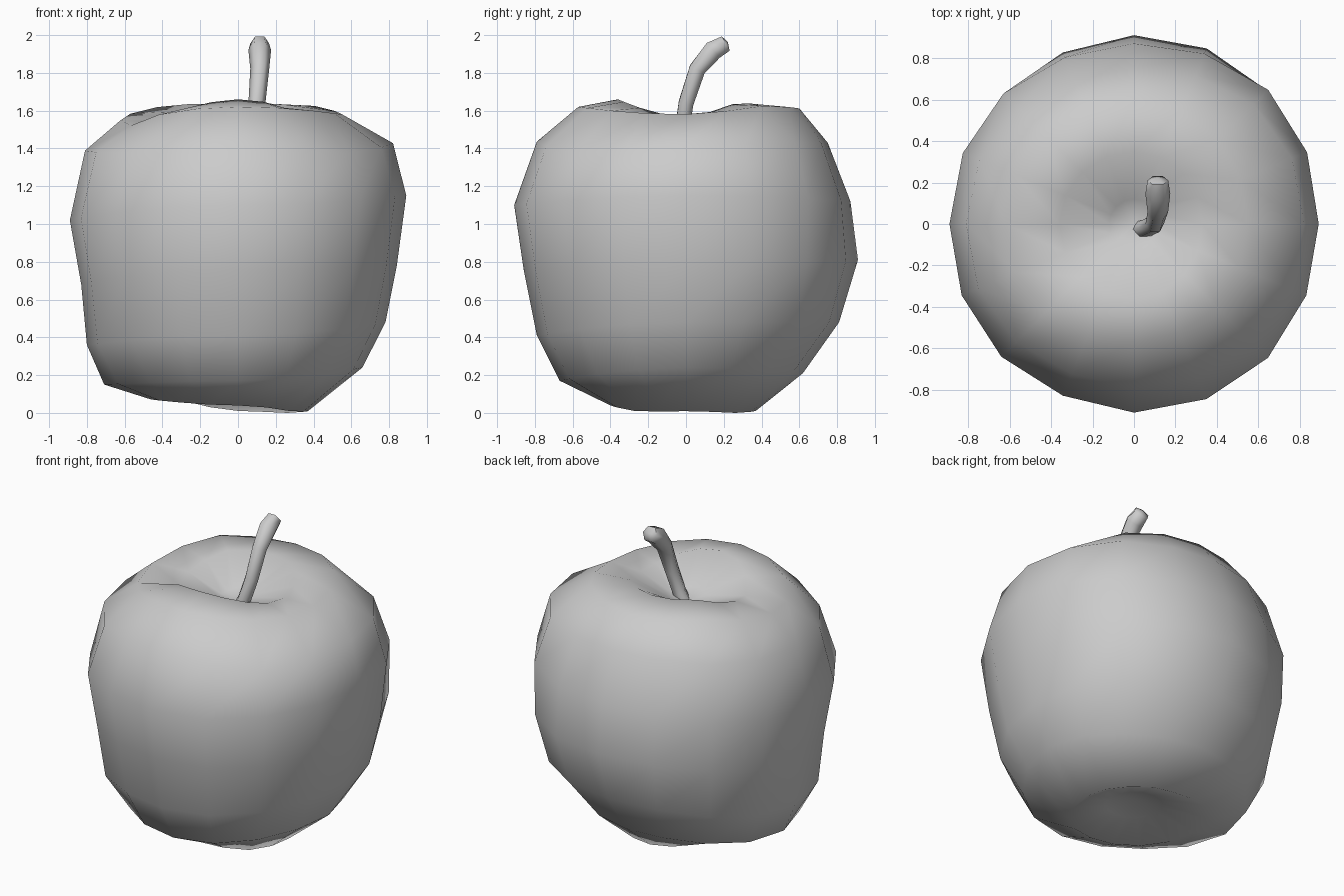
import bpy, math
from mathutils import Vector

if "Cube" in bpy.data.objects:
    bpy.data.objects.remove(bpy.data.objects["Cube"])


def loft(name, rings, start=None, end=None):
    """Skin equal-sized rings; optional pole points close the ends."""
    n = len(rings[0])
    verts = [v for r in rings for v in r]
    faces = []
    for k in range(len(rings) - 1):
        for i in range(n):
            j = (i + 1) % n
            faces.append((k * n + i, k * n + j, (k + 1) * n + j, (k + 1) * n + i))
    last = (len(rings) - 1) * n
    if start is not None:
        verts.append(start)
        p = len(verts) - 1
        faces += [((i + 1) % n, i, p) for i in range(n)]
    if end is not None:
        verts.append(end)
        p = len(verts) - 1
        faces += [(last + i, last + (i + 1) % n, p) for i in range(n)]
    me = bpy.data.meshes.new(name)
    me.from_pydata([tuple(v) for v in verts], [], faces)
    me.update()
    ob = bpy.data.objects.new(name, me)
    bpy.context.collection.objects.link(ob)
    return ob


def bump(a, deg, width=25):
    """Smooth bump of height 1 around an angle in degrees."""
    d = (math.degrees(a) - deg + 180) % 360 - 180
    return math.exp(-(d / width) ** 2)


# Apple body: bottom-to-top profiles (radius, height) on four sides
right = [(.17, .08), (.37, .01), (.66, .24), (.78, .48), (.84, .78), (.89, 1.15),
         (.82, 1.43), (.55, 1.58), (.33, 1.57), (.12, 1.50)]
back = [(.17, .08), (.37, .01), (.62, .21), (.81, .48), (.91, .81), (.87, 1.12),
        (.75, 1.43), (.60, 1.61), (.35, 1.635), (.12, 1.51)]
left = [(.17, .10), (.46, .07), (.71, .15), (.80, .36), (.83, .68), (.89, 1.02),
        (.81, 1.39), (.62, 1.55), (.36, 1.56), (.12, 1.48)]
front = [(.17, .10), (.40, .04), (.67, .17), (.79, .41), (.86, .76), (.91, 1.10),
         (.79, 1.44), (.57, 1.62), (.36, 1.66), (.12, 1.51)]
sides = [right, back, left, front]
N = 16
rings = []
for k in range(len(right)):
    ring = []
    for i in range(N):
        a = 2 * math.pi * i / N
        q, t = divmod(i / (N / 4), 1)
        t = (1 - math.cos(math.pi * t)) / 2
        p = Vector(sides[int(q)][k]).lerp(Vector(sides[(int(q) + 1) % 4][k]), t)
        r, z = p
        if 3 <= k <= 6:      # fuller corners, flatter front left
            r *= 1 + .015 * math.sin(2 * a) ** 2 + .025 * bump(a, 45) \
                - .025 * bump(a, 240, 15) - .012 * bump(a, 118, 15)
        if k == 1:           # base lobes
            z += .025 * bump(a, 135) - .01 * bump(a, 45) - .015 * bump(a, 315)
        if k == 2:           # tucked-in base
            r -= .04 * bump(a, 225) + .03 * bump(a, 45)
        if k == 6:           # sloping front shoulders
            z -= .06 * bump(a, 315) + .04 * bump(a, 225)
        if k in (7, 8):      # rim lobes and the crease between them
            z += .03 * bump(a, 45) + .04 * bump(a, 140) - .04 * bump(a, 205, 15)
        ring.append((r * math.cos(a), r * math.sin(a), z))
    rings.append(ring)
body = loft("apple_body", rings, start=(0, 0, .13), end=(0, 0, 1.46))

# Stem: bent six-sided tube that thickens at the tip
path = [(.02, -.03, 1.42), (.06, -.02, 1.5), (.10, .0, 1.64), (.115, .06, 1.82),
        (.115, .145, 1.92), (.115, .21, 1.955)]
radii = [.045, .044, .045, .05, .06, .05]
pts = [Vector(p) for p in path]
tube = []
for k, c in enumerate(pts):
    d = (pts[min(k + 1, len(pts) - 1)] - pts[max(k - 1, 0)]).normalized()
    u = d.cross(Vector((0, 1, 0))).normalized()
    v = d.cross(u)
    tube.append([c + radii[k] * (u * math.cos(i * math.pi / 3) + v * math.sin(i * math.pi / 3))
                 for i in range(6)])
stem = loft("stem", tube, start=pts[0], end=pts[-1] + Vector((0, .012, .008)))

# Smooth shading
for ob, ang in ((body, 180), (stem, 65)):
    bpy.ops.object.select_all(action='DESELECT')
    ob.select_set(True)
    bpy.context.view_layer.objects.active = ob
    bpy.ops.object.shade_smooth_by_angle(angle=math.radians(ang))
